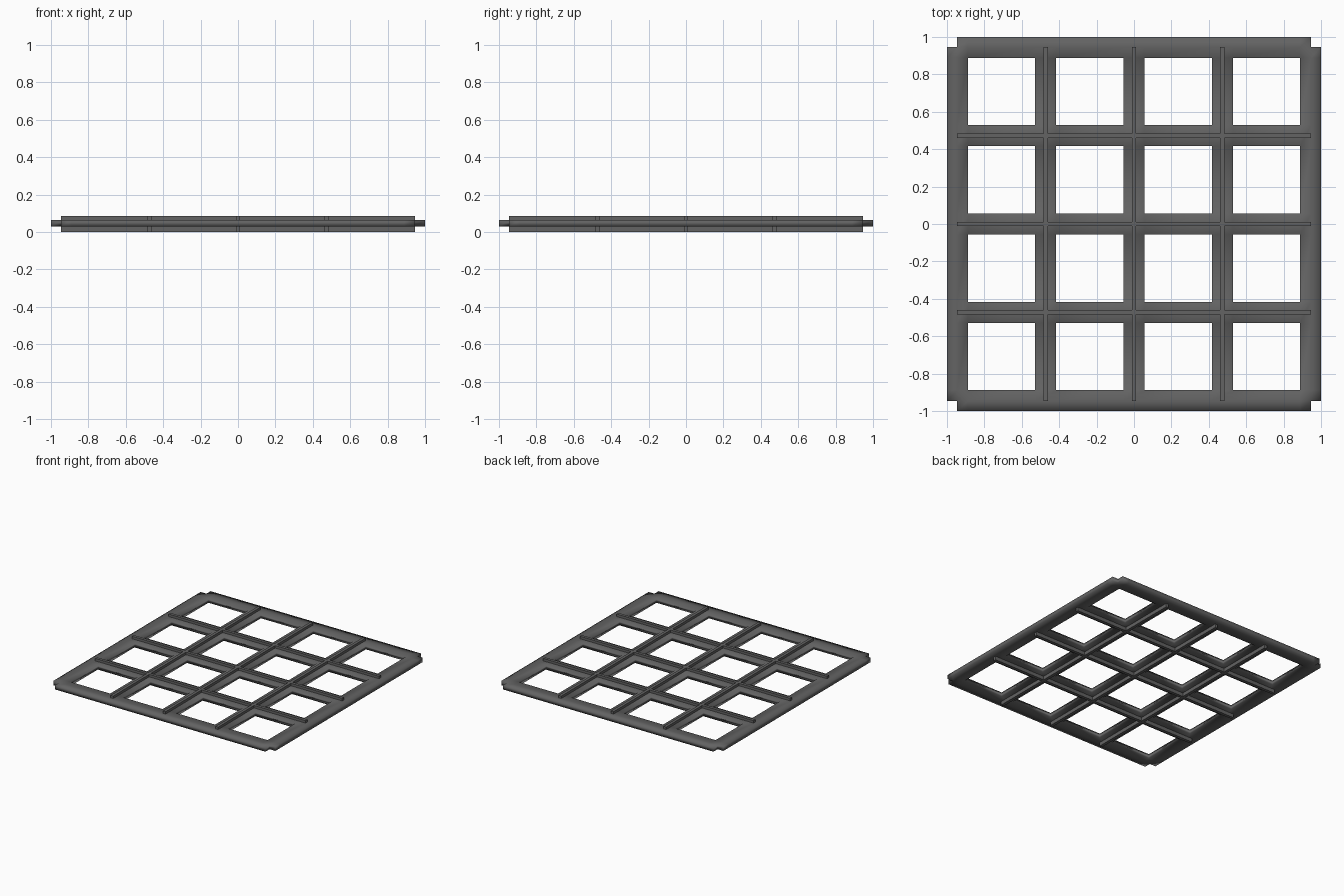
import bpy, bmesh

if "Cube" in bpy.data.objects:
    bpy.data.objects.remove(bpy.data.objects["Cube"])

PITCH, HOLE, END = 0.4725, 0.18, 0.947
Z_LOW, Z_HIGH, TOP = 0.029, 0.065, 0.085

mat = bpy.data.materials.new("dark_grey")
mat.diffuse_color = (0.125, 0.125, 0.125, 1)
mat.use_nodes = True
mat.node_tree.nodes["Principled BSDF"].inputs["Base Color"].default_value = mat.diffuse_color


def finish(bm, name, smooth):
    bmesh.ops.recalc_face_normals(bm, faces=bm.faces)
    me = bpy.data.meshes.new(name)
    bm.to_mesh(me)
    bm.free()
    me.materials.append(mat)
    for p in me.polygons:
        p.use_smooth = smooth
    ob = bpy.data.objects.new(name, me)
    bpy.context.collection.objects.link(ob)
    return ob


def box(name, x0, x1, y0, y1, z0, z1):
    bm = bmesh.new()
    bmesh.ops.create_cube(bm, size=1)
    for v in bm.verts:
        v.co.x = x1 if v.co.x > 0 else x0
        v.co.y = y1 if v.co.y > 0 else y0
        v.co.z = z1 if v.co.z > 0 else z0
    return finish(bm, name, False)


# flat lattice plate: 4 x 4 square openings, notched outer corners
centres = [(i - 1.5) * PITCH for i in range(4)]
cuts = [-1, -END]
for c in centres:
    cuts += [c - HOLE, c + HOLE]
cuts += [END, 1]
last = len(cuts) - 2


def is_open(i, j):
    hole = 2 <= i < last and 2 <= j < last and i % 2 == 0 and j % 2 == 0
    corner = i in (0, last) and j in (0, last)
    return hole or corner


bm = bmesh.new()
grid = {}


def vert(i, j):
    if (i, j) not in grid:
        grid[i, j] = bm.verts.new((cuts[i], cuts[j], Z_LOW))
    return grid[i, j]


for i in range(last + 1):
    for j in range(last + 1):
        if not is_open(i, j):
            bm.faces.new([vert(i, j), vert(i + 1, j), vert(i + 1, j + 1), vert(i, j + 1)])
geo = bmesh.ops.extrude_face_region(bm, geom=bm.faces[:], use_keep_orig=True)["geom"]
for v in geo:
    if isinstance(v, bmesh.types.BMVert):
        v.co.z = Z_HIGH
finish(bm, "lattice_plate", True)

# thin ribs along each bar, standing above and below the plate
W = 0.012
for k in (-1, 0, 1):
    c = k * PITCH
    for side, z0, z1 in (("upper", Z_HIGH, TOP), ("lower", 0, Z_LOW)):
        box(side + "_rib_lengthwise", c - W, c + W, -END, END, z0, z1)
        box(side + "_rib_crosswise", -END, END, c - W, c + W, z0, z1)
